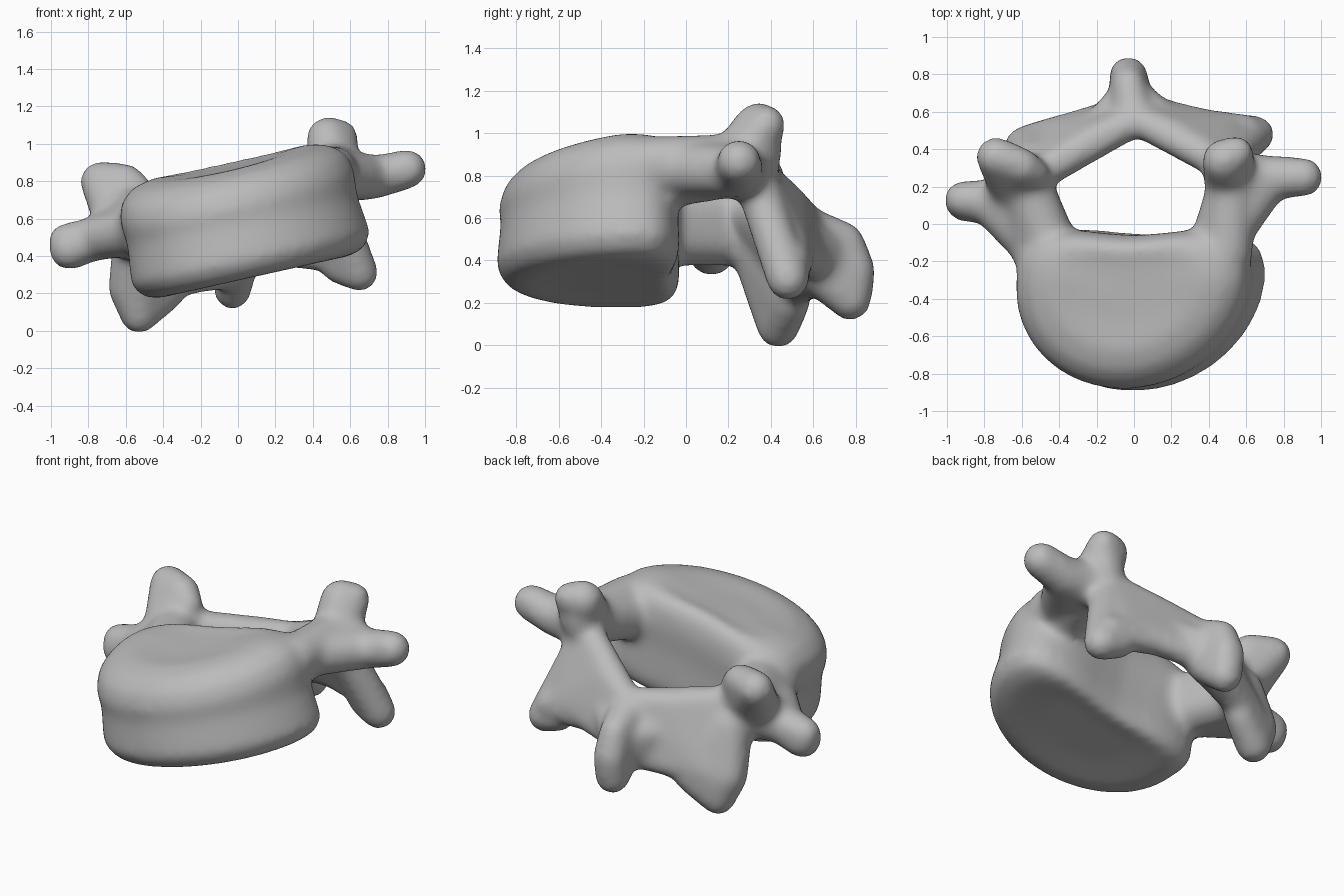
import bpy, bmesh, math
from mathutils import Matrix, Vector

cube = bpy.data.objects.get("Cube")
if cube:
    bpy.data.objects.remove(cube, do_unlink=True)

bone = bpy.data.materials.new("bone_grey")
bone.use_nodes = True
GREY = (0.5, 0.5, 0.5, 1)
bone.diffuse_color = GREY
bone.node_tree.nodes["Principled BSDF"].inputs["Base Color"].default_value = GREY

GROW = 0.018  # makes up for the shrinkage of the softening
parts = []


def finish(bm, name):
    bmesh.ops.recalc_face_normals(bm, faces=bm.faces)
    mesh = bpy.data.meshes.new(name)
    bm.to_mesh(mesh)
    bm.free()
    mesh.materials.append(bone)
    obj = bpy.data.objects.new(name, mesh)
    bpy.context.collection.objects.link(obj)
    parts.append(obj)


def blob(name, *balls):
    """Convex skin stretched around balls given as (x, y, z, radius)."""
    bm = bmesh.new()
    for x, y, z, r in balls:
        bmesh.ops.create_icosphere(bm, subdivisions=3, radius=r + GROW,
                                   matrix=Matrix.Translation((x, y, z)))
    points = [v.co.copy() for v in bm.verts]
    bm.clear()
    verts = [bm.verts.new(p) for p in points]
    hull = bmesh.ops.convex_hull(bm, input=verts)
    spare = set(hull["geom_interior"]) | set(hull["geom_unused"])
    bmesh.ops.delete(bm, geom=[g for g in spare if isinstance(g, bmesh.types.BMVert)],
                     context="VERTS")
    finish(bm, name)


# Vertebral body: D-shaped loft with rounded rims
def outline(t):
    c, s = math.cos(t), math.sin(t)
    power, depth = (0.6, 0.29) if s > 0 else (1.0, 0.585)
    x = 0.64 * math.copysign(abs(c) ** power, c)
    y = depth * math.copysign(abs(s) ** power, s)
    if s > 0:
        y -= 0.05 * s * math.exp(-(x / 0.3) ** 2)
    return x + 0.12 * min(y, 0), y


STEPS = 64
profile = [(-0.3, 0.45), (-0.31, 0.8), (-0.285, 0.94), (-0.21, 1.02), (0, 0.98),
           (0.15, 1.0), (0.24, 0.95), (0.3, 0.83), (0.325, 0.65), (0.305, 0.35)]
tilt = Matrix.Translation((0.025, -0.3, 0.59)) @ Matrix.Rotation(math.radians(-12.5), 4, "Y")
bm = bmesh.new()
rings = []
for w, scale in profile:
    ring = []
    for i in range(STEPS):
        x, y = outline(math.tau * i / STEPS)
        x, y = x * scale, y * scale
        drop = 0.13 * max(0, -y) if w > 0 else 0
        ring.append(bm.verts.new(tilt @ Vector((x, y, w - drop))))
    rings.append(ring)
for low, high in zip(rings, rings[1:]):
    for i in range(STEPS):
        j = (i + 1) % STEPS
        bm.faces.new((low[i], low[j], high[j], high[i]))
bm.faces.new(rings[0][::-1])
bm.faces.new(rings[-1])
finish(bm, "body")

# Pedicles, widening into the body
blob("left_pedicle", (0.43, -0.16, 0.78, 0.13), (0.5, -0.15, 0.85, 0.12),
     (0.52, 0.2, 0.82, 0.11), (0.52, 0.2, 0.87, 0.11))
blob("right_pedicle", (-0.43, -0.16, 0.52, 0.13), (-0.43, -0.16, 0.6, 0.13),
     (-0.53, -0.15, 0.55, 0.11), (-0.56, 0.17, 0.51, 0.12), (-0.56, 0.17, 0.62, 0.12))

# Upper joint processes
blob("left_upper_process", (0.51, 0.24, 0.86, 0.12), (0.48, 0.34, 1.03, 0.1),
     (0.55, 0.38, 1.04, 0.075))
blob("left_upper_root", (0.56, 0.22, 0.86, 0.11), (0.51, 0.34, 0.92, 0.1),
     (0.48, 0.32, 0.8, 0.09))
blob("right_upper_process", (-0.65, 0.2, 0.6, 0.11), (-0.74, 0.36, 0.8, 0.09),
     (-0.6, 0.31, 0.8, 0.08), (-0.53, 0.27, 0.76, 0.06), (-0.57, 0.24, 0.6, 0.1))

# Sideways processes with broad roots
blob("left_side_root", (0.54, 0.0, 0.83, 0.11), (0.57, 0.25, 0.83, 0.12),
     (0.73, 0.25, 0.82, 0.1))
blob("left_side_process", (0.73, 0.25, 0.82, 0.1), (0.905, 0.25, 0.865, 0.09))
blob("right_side_root", (-0.57, -0.08, 0.53, 0.11), (-0.6, 0.17, 0.55, 0.13),
     (-0.78, 0.12, 0.49, 0.1))
blob("right_side_process", (-0.78, 0.12, 0.49, 0.1), (-0.9, 0.12, 0.435, 0.095),
     (-0.92, 0.13, 0.48, 0.08))

# Arch plates
blob("left_lamina", (0.46, 0.32, 0.83, 0.07), (0.2, 0.49, 0.68, 0.06),
     (0.03, 0.55, 0.6, 0.07), (0.05, 0.62, 0.38, 0.06), (0.5, 0.5, 0.45, 0.07))
blob("right_lamina", (-0.46, 0.3, 0.62, 0.08), (-0.2, 0.47, 0.61, 0.06),
     (0, 0.55, 0.59, 0.07), (-0.05, 0.61, 0.3, 0.06), (-0.48, 0.47, 0.25, 0.07))

# Lower joint processes
blob("left_lower_process", (0.49, 0.34, 0.74, 0.085), (0.65, 0.48, 0.31, 0.085),
     (0.53, 0.5, 0.34, 0.07))
blob("left_lower_web", (0.42, 0.5, 0.5, 0.065), (0.6, 0.5, 0.4, 0.07),
     (0.36, 0.54, 0.4, 0.06))
blob("right_lower_process", (-0.54, 0.32, 0.5, 0.11), (-0.585, 0.41, 0.23, 0.095),
     (-0.53, 0.435, 0.085, 0.085), (-0.37, 0.5, 0.2, 0.07))

# Rear spine flaring into the arch
blob("rear_spine", (0, 0.57, 0.55, 0.09), (-0.03, 0.75, 0.49, 0.075),
     (-0.03, 0.795, 0.35, 0.085), (-0.03, 0.775, 0.215, 0.085), (0, 0.62, 0.35, 0.09))
blob("rear_spine_root", (0.15, 0.57, 0.5, 0.07), (-0.16, 0.56, 0.45, 0.07),
     (-0.13, 0.59, 0.32, 0.06), (0.12, 0.6, 0.4, 0.06), (-0.02, 0.71, 0.42, 0.075))

# Fuse the parts into one softened bone
bpy.ops.object.select_all(action="DESELECT")
for p in parts:
    p.select_set(True)
bone_obj = parts[0]
bpy.context.view_layer.objects.active = bone_obj
bpy.ops.object.join()
bone_obj.name = "vertebra"
remesh = bone_obj.modifiers.new("fuse", "REMESH")
remesh.mode = "VOXEL"
remesh.voxel_size = 0.02
remesh.use_smooth_shade = True
soften = bone_obj.modifiers.new("soften", "SMOOTH")
soften.factor = 0.5
soften.iterations = 28
